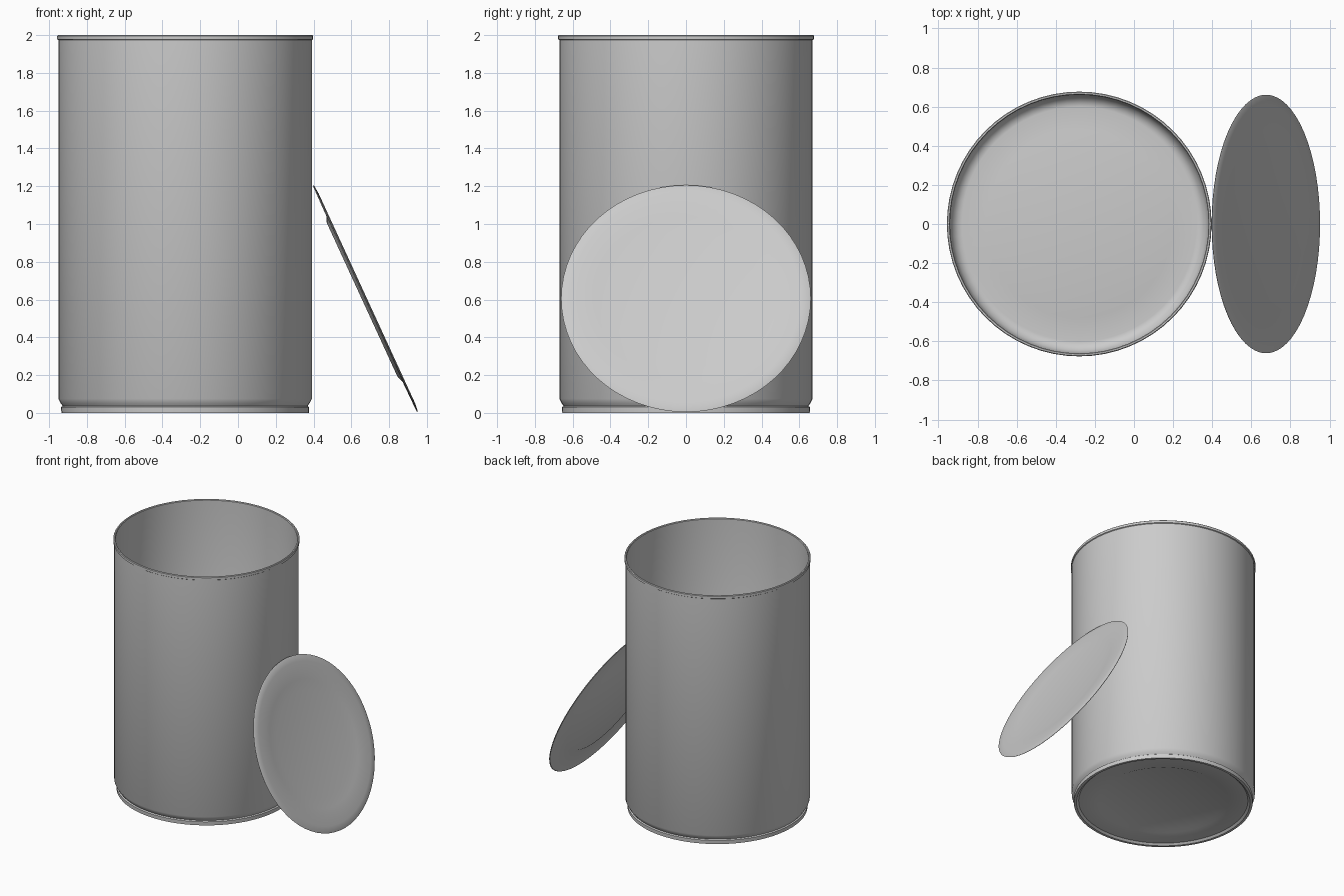
import bpy, bmesh, math
from mathutils import Matrix

cube = bpy.data.objects.get("Cube")
if cube:
    bpy.data.objects.remove(cube, do_unlink=True)

SIDES = 64
CAN_X = -0.28


def make_material(name, rgb):
    mat = bpy.data.materials.new(name)
    mat.use_nodes = True
    color = (*rgb, 1)
    mat.diffuse_color = color
    mat.node_tree.nodes["Principled BSDF"].inputs["Base Color"].default_value = color
    return mat


metal = make_material("grey metal", (0.6, 0.6, 0.6))


def lathe(name, profile):
    """Spin a (radius, height) profile round the z axis into a closed smooth shell."""
    bm = bmesh.new()
    verts = [bm.verts.new((r, 0, z)) for r, z in profile]
    edges = [bm.edges.new(pair) for pair in zip(verts, verts[1:])]
    bmesh.ops.spin(bm, geom=verts + edges, cent=(0, 0, 0), axis=(0, 0, 1),
                   angle=math.tau, steps=SIDES, use_merge=False)
    bmesh.ops.remove_doubles(bm, verts=bm.verts, dist=0.0005)
    bmesh.ops.recalc_face_normals(bm, faces=bm.faces)
    mesh = bpy.data.meshes.new(name)
    bm.to_mesh(mesh)
    bm.free()
    mesh.materials.append(metal)
    obj = bpy.data.objects.new(name, mesh)
    bpy.context.collection.objects.link(obj)
    bpy.ops.object.select_all(action="DESELECT")
    obj.select_set(True)
    bpy.context.view_layer.objects.active = obj
    bpy.ops.object.shade_smooth_by_angle(angle=math.radians(32))
    return obj


# Can: raised floor panel, bottom lip, necked flare, straight wall, rolled rim
underside = [(0, 0.032), (0.45, 0.032), (0.48, 0.019), (0.62, 0.014)]
bottom_lip = [(0.636, 0), (0.655, 0), (0.657, 0.03), (0.648, 0.036)]
outer_wall = [(0.658, 0.05), (0.671, 0.075), (0.671, 1.974)]
rim = [(0.677, 1.978), (0.677, 1.996), (0.673, 2), (0.665, 2), (0.661, 1.995)]
inner_wall = [(0.661, 0.08), (0.645, 0.045), (0.62, 0.026)]
floor = [(0.6, 0.024), (0.48, 0.03), (0.4, 0.042), (0, 0.042)]
can = lathe("can_body", underside + bottom_lip + outer_wall + rim + inner_wall + floor)
can.location.x = CAN_X

# Cut lid: shallow dished disc leaning against the wall
lid_top = [(0, -0.014), (0.4, -0.014), (0.48, -0.004), (0.61, 0.005)]
lid_edge = [(0.655, 0.001), (0.661, -0.002), (0.657, -0.006)]
lid_under = [(0.48, -0.008), (0.45, -0.021), (0, -0.021)]
lid = lathe("leaning_lid", lid_top + lid_edge + lid_under)
lid.matrix_world = (Matrix.Translation((0.677, 0, 0.606))
                    @ Matrix.Rotation(math.radians(65.3), 4, "Y"))
